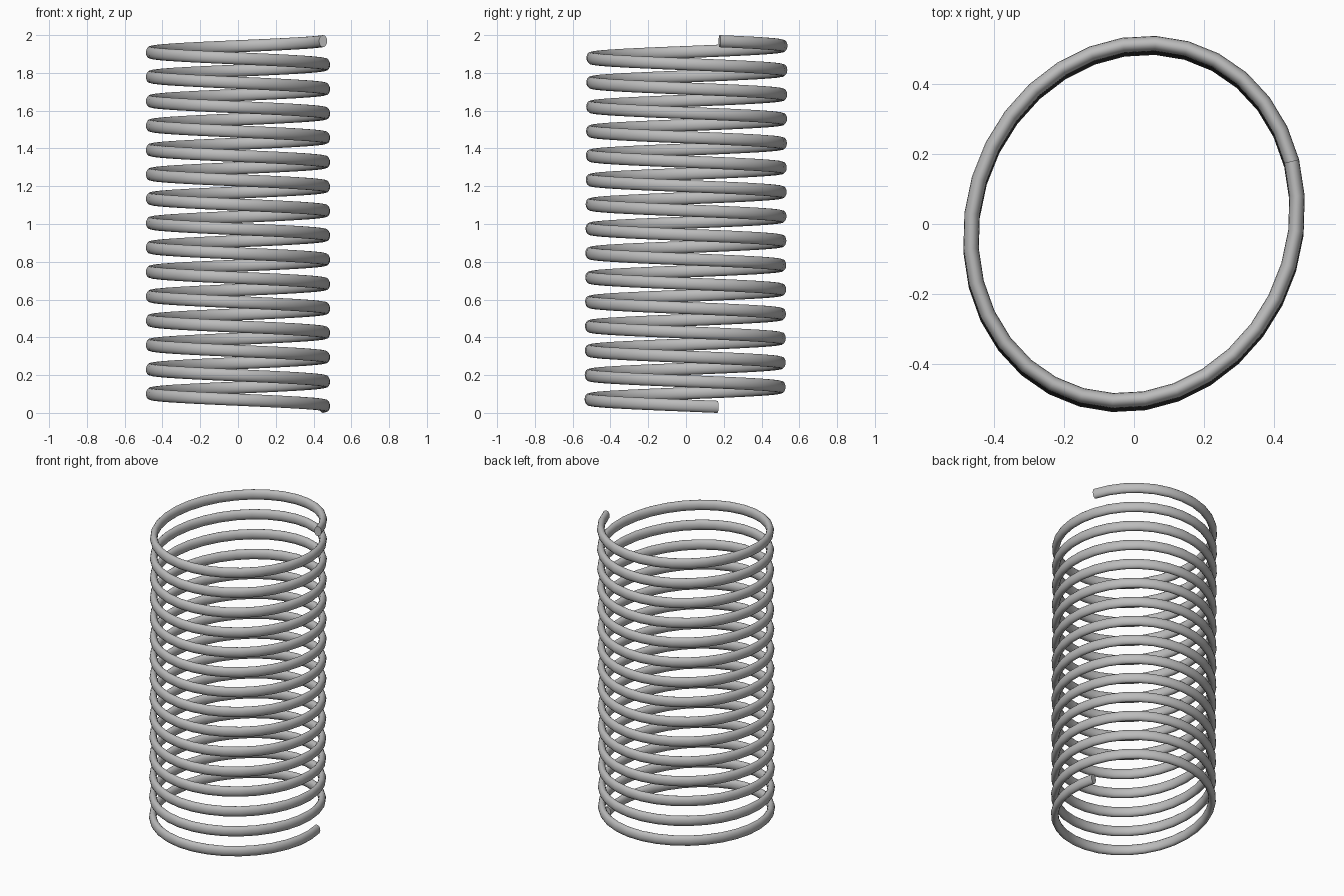
import bpy
import bmesh
from math import sin, cos, pi, radians
from mathutils import Vector

cube = bpy.data.objects.get("Cube")
if cube:
    bpy.data.objects.remove(cube, do_unlink=True)

# Spring dimensions
TURNS, STEPS, SIDES = 15, 32, 16
HALF_X, HALF_Y, SKEW = 0.466, 0.51, 0.02
WIRE_WIDTH, WIRE_HEIGHT = 0.022, 0.032
START = radians(17.5)
LEAN = 0.011


def coil_point(f):
    """Centre of the wire at fraction f of its length, from the bottom up."""
    a = START - 2 * pi * TURNS * f
    return Vector((HALF_X * cos(a) + SKEW * sin(a),
                   SKEW * cos(a) + HALF_Y * sin(a) + LEAN * (f - 0.5),
                   WIRE_HEIGHT + f * (2 - 2 * WIRE_HEIGHT)))


# Steel
steel = bpy.data.materials.new("steel grey")
steel.use_nodes = True
colour = (0.5, 0.5, 0.5, 1)
steel.diffuse_color = colour
steel.node_tree.nodes["Principled BSDF"].inputs["Base Color"].default_value = colour

# Sweep an oval wire section along the coil
bm = bmesh.new()
up = Vector((0, 0, 1))
rings = []
count = TURNS * STEPS
for i in range(count + 1):
    f = i / count
    along = coil_point(f + 0.0001) - coil_point(f - 0.0001)
    side = along.cross(up).normalized()
    ring = []
    for k in range(SIDES):
        t = 2 * pi * k / SIDES
        ring.append(bm.verts.new(coil_point(f) + side * WIRE_WIDTH * cos(t)
                                 + up * WIRE_HEIGHT * sin(t)))
    rings.append(ring)
for low, high in zip(rings, rings[1:]):
    for k in range(SIDES):
        n = (k + 1) % SIDES
        bm.faces.new((low[k], low[n], high[n], high[k]))

# Flat wire ends
bm.faces.new(rings[0])
bm.faces.new(rings[-1])
bmesh.ops.recalc_face_normals(bm, faces=bm.faces[:])

mesh = bpy.data.meshes.new("coil_spring")
bm.to_mesh(mesh)
bm.free()
mesh.materials.append(steel)
spring = bpy.data.objects.new("coil_spring", mesh)
bpy.context.collection.objects.link(spring)
bpy.context.view_layer.objects.active = spring
spring.select_set(True)
bpy.ops.object.shade_smooth_by_angle(angle=radians(40))
